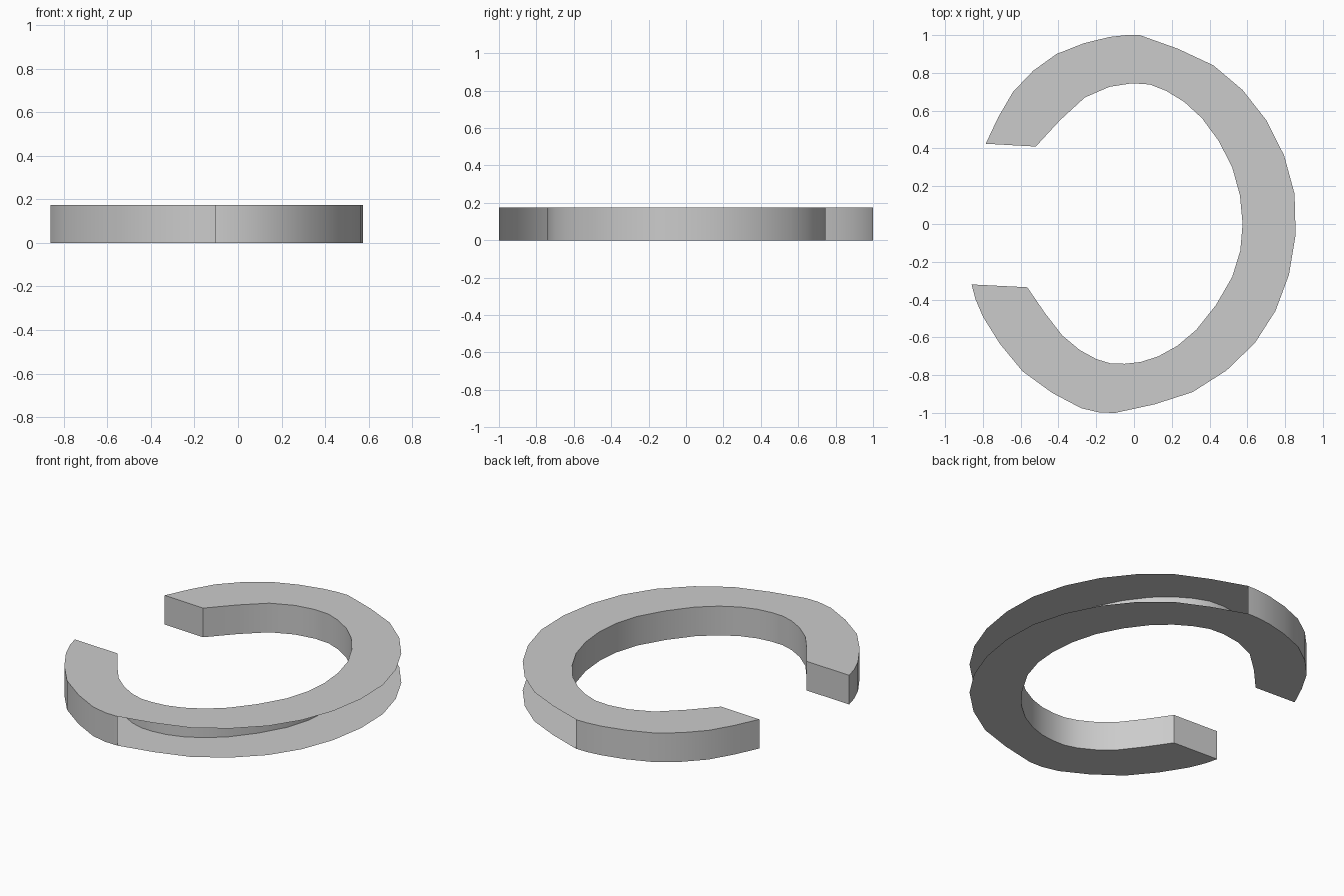
import bpy
import bmesh
import math
from mathutils import Vector

HEIGHT = 0.175

# Remove the default object
default = bpy.data.objects.get("Cube")
if default:
    bpy.data.objects.remove(default, do_unlink=True)


def make_material(name, value):
    material = bpy.data.materials.new(name)
    material.use_nodes = True
    colour = (value, value, value, 1)
    material.diffuse_color = colour
    material.node_tree.nodes["Principled BSDF"].inputs["Base Color"].default_value = colour
    return material


def smooth_path(controls, steps):
    """Return points on a smooth curve that passes through the controls."""
    points = [Vector(control) for control in controls]
    padded = [2 * points[0] - points[1], *points, 2 * points[-1] - points[-2]]
    path = []
    for a, b, c, d in zip(padded, padded[1:], padded[2:], padded[3:]):
        for step in range(steps):
            t = step / steps
            bend = (2 * a - 5 * b + 4 * c - d) * t * t
            twist = (3 * b - a - 3 * c + d) * t * t * t
            path.append((2 * b + (c - a) * t + bend + twist) / 2)
    path.append(points[-1])
    return path


# Outer rim in three arcs: walled back, open side, walled front
back_arc = smooth_path([(-.785, .425), (-.64, .70), (-.41, .90), (-.13, .99), (.03, 1)], 2)
open_arc = smooth_path([(.03, 1), (.42, .84), (.70, .55), (.85, .16), (.82, -.27),
                        (.64, -.63), (.31, -.89), (-.1, -1)], 2)
front_arc = smooth_path([(-.1, -1), (-.28, -.975), (-.59, -.78), (-.80, -.49), (-.86, -.32)], 2)

# Inner rim, from the front tip round to the back tip
inner_arc = smooth_path([(-.565, -.335), (-.38, -.59), (-.2, -.715), (-.05, -.74), (.13, -.70),
                         (.33, -.56), (.52, -.28), (.575, 0), (.52, .30), (.36, .56),
                         (.17, .705), (-.01, .745), (-.26, .67), (-.52, .41)], 2)

outline = back_arc + open_arc[1:-1] + front_arc + inner_arc
open_start = len(back_arc) - 1
open_end = open_start + len(open_arc) - 1

# Two flat faces joined by walls, with the open arc left unwalled
bm = bmesh.new()
lower = [bm.verts.new((p.x, p.y, 0)) for p in outline]
upper = [bm.verts.new((p.x, p.y, HEIGHT)) for p in outline]
bm.faces.new(lower)
bm.faces.new(upper[::-1])
for i in range(len(outline)):
    if open_start <= i < open_end:
        continue
    j = (i + 1) % len(outline)
    bm.faces.new((lower[j], lower[i], upper[i], upper[j]))

mesh = bpy.data.meshes.new("open_ring")
bm.to_mesh(mesh)
bm.free()
mesh.materials.append(make_material("light_grey", 0.6))
ring = bpy.data.objects.new("open_ring", mesh)
bpy.context.collection.objects.link(ring)

# Smooth the curved walls and keep the rims crisp
bpy.ops.object.select_all(action="DESELECT")
ring.select_set(True)
bpy.context.view_layer.objects.active = ring
bpy.ops.object.shade_smooth_by_angle(angle=math.radians(30))
